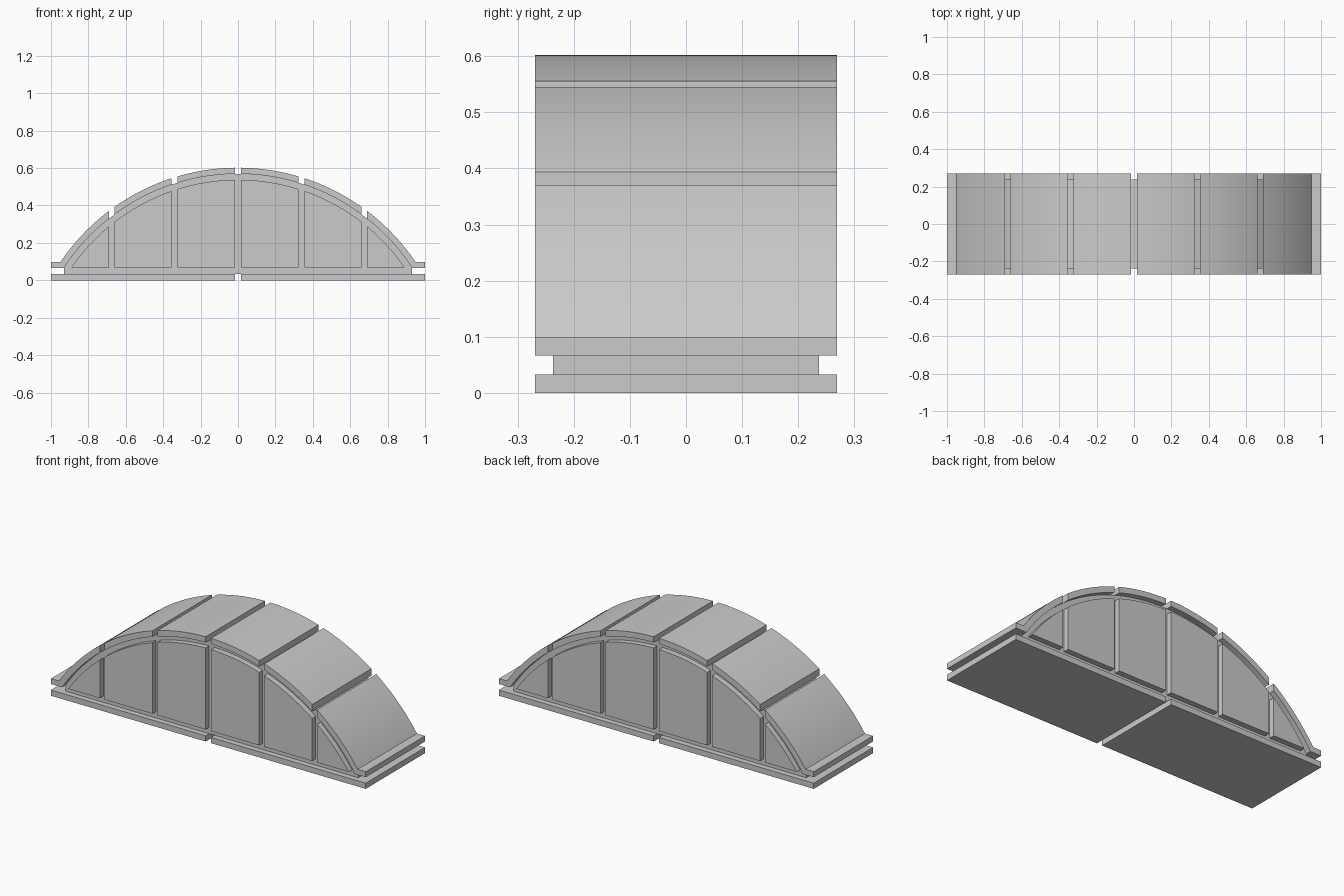
import bpy, bmesh, math

cube = bpy.data.objects.get("Cube")
if cube:
    bpy.data.objects.remove(cube, do_unlink=True)

grey = bpy.data.materials.new("plain grey")
grey.use_nodes = True
colour = (0.6, 0.6, 0.6, 1)
grey.diffuse_color = colour
grey.node_tree.nodes["Principled BSDF"].inputs["Base Color"].default_value = colour

# Shared dimensions: layer thickness, arc centre, three concentric radii, half depths
T = 0.0328
CENTRE_Z = -0.5435
R_OUT, R_MID, R_IN = 1.1455, 1.1127, 1.081
Y_SHELL, Y_CORE = 0.269, 0.237
FOOT_TOP, FOOT_LOW, PANEL_LOW = 0.0985, 0.067, 0.069
BAYS = [(0.017, 0.323), (0.355, 0.659), (0.69, 1.0)]


def arc(radius, x0, x1, steps=16):
    """Points along the arc, evenly spaced by angle."""
    a0, a1 = math.asin(x0 / radius), math.asin(x1 / radius)
    angles = [a0 + (a1 - a0) * i / steps for i in range(steps + 1)]
    return [(radius * math.sin(a), CENTRE_Z + radius * math.cos(a)) for a in angles]


def arc_x(radius, z):
    """Where the arc meets a given height."""
    return math.sqrt(radius ** 2 - (z - CENTRE_Z) ** 2)


def prism(name, profile, y0, y1):
    """Extrude an x-z outline from y0 to y1."""
    bm = bmesh.new()
    face = bm.faces.new([bm.verts.new((x, y0, z)) for x, z in profile])
    ext = bmesh.ops.extrude_face_region(bm, geom=[face])
    moved = [g for g in ext["geom"] if isinstance(g, bmesh.types.BMVert)]
    bmesh.ops.translate(bm, verts=moved, vec=(0, y1 - y0, 0))
    bmesh.ops.recalc_face_normals(bm, faces=bm.faces)
    mesh = bpy.data.meshes.new(name)
    bm.to_mesh(mesh)
    bm.free()
    mesh.materials.append(grey)
    ob = bpy.data.objects.new(name, mesh)
    bpy.context.collection.objects.link(ob)
    bpy.ops.object.select_all(action="DESELECT")
    ob.select_set(True)
    bpy.context.view_layer.objects.active = ob
    bpy.ops.object.shade_smooth_by_angle(angle=math.radians(20))


def mirrored(profile, side):
    return [(side * x, z) for x, z in profile]


# Solid core, seen as the floor of every groove
core_end = arc_x(R_MID, FOOT_LOW)
core = [(-core_end, T), (core_end, T)] + arc(R_MID, core_end, -core_end, 64)
prism("core", core, -Y_CORE, Y_CORE)

for side, side_name in ((1, "left"), (-1, "right")):
    # Raised panels on the front and back of the core
    for a, b in BAYS:
        b = min(b, arc_x(R_IN, PANEL_LOW))
        panel = [(a, PANEL_LOW)] + arc(R_IN, b, a)
        if b < BAYS[2][0]:
            panel.insert(1, (b, PANEL_LOW))
        for y_side, face_name in ((-1, "front"), (1, "back")):
            name = f"{face_name}_{side_name}_panel"
            prism(name, mirrored(panel, side), y_side * Y_CORE, y_side * Y_SHELL)
    # Roof slabs, the outer one ending in a flat foot
    for a, b in BAYS[:2]:
        slab = arc(R_OUT, a, b) + arc(R_MID, b, a)
        prism(side_name + "_roof_slab", mirrored(slab, side), -Y_SHELL, Y_SHELL)
    a = BAYS[2][0]
    slab = arc(R_OUT, a, arc_x(R_OUT, FOOT_TOP)) + [(1, FOOT_TOP), (1, FOOT_LOW)]
    slab += arc(R_MID, core_end, a)
    prism(side_name + "_lower_roof_slab", mirrored(slab, side), -Y_SHELL, Y_SHELL)
    # Base plate half
    plate = [(0.017, 0), (1, 0), (1, T), (0.017, T)]
    prism(side_name + "_base_plate", mirrored(plate, side), -Y_SHELL, Y_SHELL)
